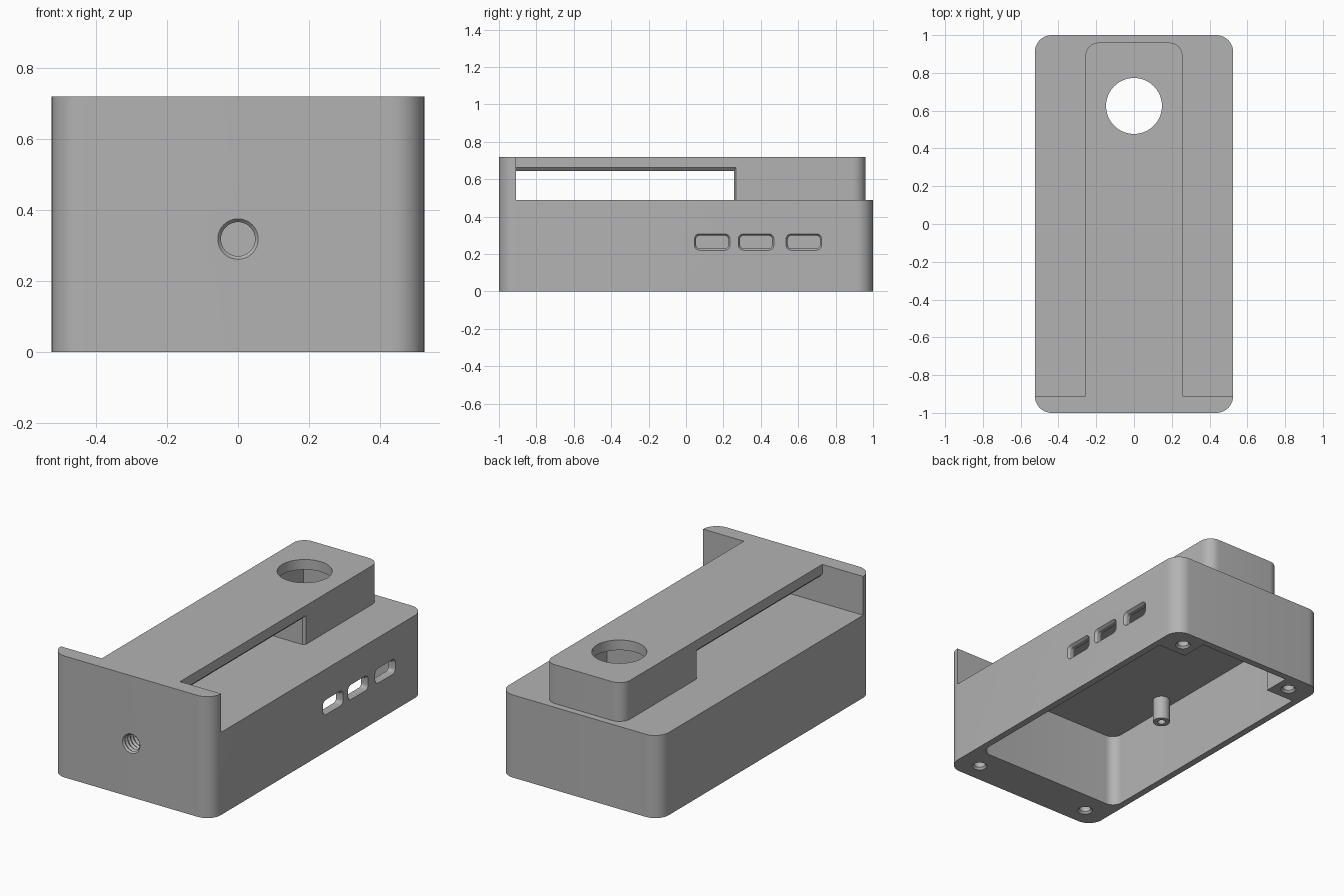
import bpy, bmesh, math

cube = bpy.data.objects.get("Cube")
if cube:
    bpy.data.objects.remove(cube, do_unlink=True)

grey = bpy.data.materials.new("plain_grey")
grey.use_nodes = True
grey.diffuse_color = (0.45, 0.45, 0.45, 1)
grey.node_tree.nodes["Principled BSDF"].inputs["Base Color"].default_value = (0.45, 0.45, 0.45, 1)


def rounded(a0, a1, b0, b1, r=0, steps=10):
    """Outline of a rectangle with rounded corners."""
    if r == 0:
        return [(a0, b0), (a1, b0), (a1, b1), (a0, b1)]
    pts = []
    for i, (a, b) in enumerate([(a1 - r, b1 - r), (a0 + r, b1 - r), (a0 + r, b0 + r), (a1 - r, b0 + r)]):
        for k in range(steps + 1):
            t = math.pi / 2 * (i + k / steps)
            pts.append((a + r * math.cos(t), b + r * math.sin(t)))
    return pts


def circle(a, b, r, n=48):
    return [(a + r * math.cos(2 * math.pi * k / n), b + r * math.sin(2 * math.pi * k / n)) for k in range(n)]


def loft(name, axis, sections):
    """Closed solid through (position, outline) sections along an axis."""
    place = {"x": lambda p, h: (h, p[0], p[1]),
             "y": lambda p, h: (p[0], h, p[1]),
             "z": lambda p, h: (p[0], p[1], h)}[axis]
    bm = bmesh.new()
    rings = [[bm.verts.new(place(p, h)) for p in outline] for h, outline in sections]
    for low, high in zip(rings, rings[1:]):
        n = len(low)
        for i in range(n):
            j = (i + 1) % n
            bm.faces.new((low[i], low[j], high[j], high[i]))
    bm.faces.new(rings[0][::-1])
    bm.faces.new(rings[-1])
    bmesh.ops.recalc_face_normals(bm, faces=bm.faces)
    mesh = bpy.data.meshes.new(name)
    bm.to_mesh(mesh)
    bm.free()
    obj = bpy.data.objects.new(name, mesh)
    bpy.context.collection.objects.link(obj)
    mesh.materials.append(grey)
    return obj


def prism(name, outline, z0, z1):
    return loft(name, "z", [(z0, outline), (z1, outline)])


def combine(target, tool, operation):
    """Apply a boolean and discard the tool."""
    tool.hide_render = True
    mod = target.modifiers.new("boolean", "BOOLEAN")
    mod.operation, mod.solver, mod.object = operation, "EXACT", tool
    bpy.context.view_layer.objects.active = target
    bpy.ops.object.modifier_apply(modifier=mod.name)
    bpy.data.objects.remove(tool, do_unlink=True)


def cut(target, tool):
    combine(target, tool, "DIFFERENCE")


def join(target, tool):
    combine(target, tool, "UNION")


# Main case with its tall front wall
case = prism("case", rounded(-0.525, 0.525, -1, 1, 0.09), 0, 0.72)
cut(case, prism("step_cutter", rounded(-1, 1, -0.91, 1.2), 0.49, 0.9))

# Raised bridge with the open, chamfered gap beneath
bridge = prism("bridge", rounded(-0.257, 0.257, -0.99, 0.96, 0.07), 0.46, 0.72)
wide = rounded(-0.91, 0.268, 0.4, 0.662)
narrow = rounded(-0.91, 0.257, 0.4, 0.645)
cut(bridge, loft("gap_cutter", "x", [(-0.4, wide), (-0.257, wide), (-0.242, narrow),
                                     (0.242, narrow), (0.257, wide), (0.4, wide)]))
join(case, bridge)

# Inside cavity, open at the bottom
cut(case, prism("cavity_cutter", rounded(-0.485, 0.485, -0.75, 0.96, 0.06), -0.1, 0.44))

# Rear screw bosses and hanging posts
for side in (-1, 1):
    xs = sorted((side * 0.3, side * 0.495))
    join(case, prism("screw_boss", rounded(xs[0], xs[1], 0.8, 0.97), 0, 0.46))
    join(case, prism("post", circle(side * 0.41, -0.25, 0.047, 32), 0.3, 0.46))
    cut(case, prism("post_hole", circle(side * 0.41, -0.25, 0.022, 24), 0.2, 0.41))

# Chamfered screw holes in the underside
for x in (-0.385, 0.385):
    for y in (-0.885, 0.885):
        rim, bore = circle(x, y, 0.042, 32), circle(x, y, 0.032, 32)
        cut(case, loft("screw_hole", "z", [(-0.05, rim), (0, rim), (0.012, bore), (0.2, bore)]))

# Round top opening above a square pocket
cut(case, prism("pocket_cutter", rounded(-0.2, 0.2, 0.455, 0.9), 0.4, 0.66))
cut(case, prism("top_opening", circle(0, 0.625, 0.148, 64), 0.6, 0.8))

# Port slots in one side wall
for y in (0.14, 0.375, 0.63):
    outer = rounded(y - 0.095, y + 0.095, 0.22, 0.308, 0.028, 6)
    inner = rounded(y - 0.086, y + 0.086, 0.229, 0.299, 0.02, 6)
    cut(case, loft("port_slot", "x", [(0.45, inner), (0.511, inner), (0.525, outer), (0.6, outer)]))

# Threaded blind hole in the front
thread = [(-1.05, 0.057), (-1, 0.057), (-0.99, 0.048)]
for k in range(7):
    y = -0.99 + 0.026 * k
    thread += [(y + 0.013, 0.056), (y + 0.026, 0.048)]
cut(case, loft("thread_cutter", "y", [(y, circle(0, 0.318, r, 40)) for y, r in thread]))

# Smooth rounded corners, sharp edges elsewhere
bpy.ops.object.select_all(action="DESELECT")
case.select_set(True)
bpy.context.view_layer.objects.active = case
bpy.ops.object.shade_smooth_by_angle(angle=math.radians(25))
